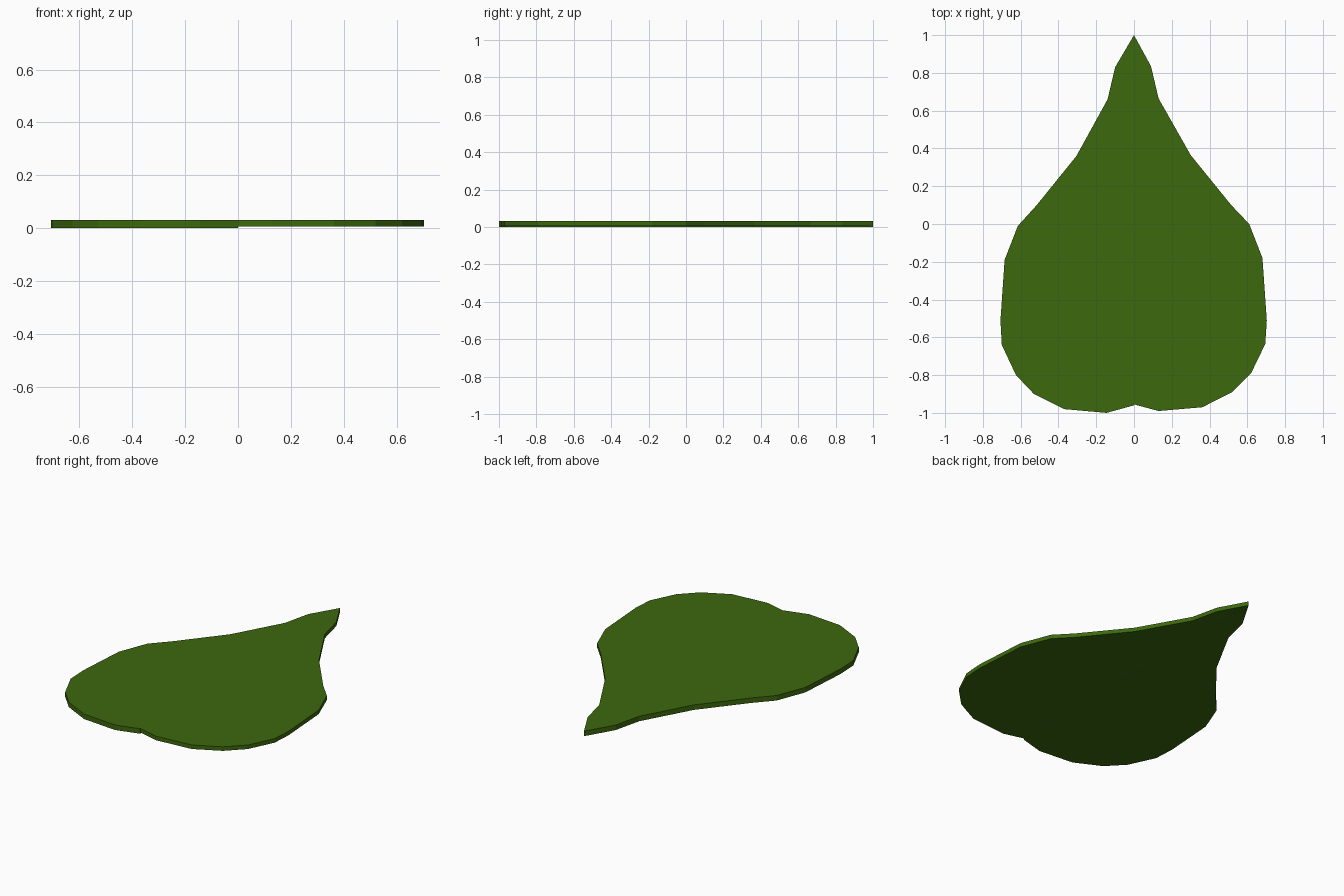
import bpy, bmesh

if "Cube" in bpy.data.objects:
    bpy.data.objects.remove(bpy.data.objects["Cube"])

mat = bpy.data.materials.new("leaf_green")
mat.diffuse_color = (0.045, 0.14, 0.004, 1)
mat.use_nodes = True
mat.node_tree.nodes["Principled BSDF"].inputs["Base Color"].default_value = mat.diffuse_color

# Half outline from tip to base notch, as distance from the midrib and y
left_edge = [(0, 1), (.10, .83), (.14, .66), (.305, .36), (.515, .10), (.615, -.01),
             (.685, -.19), (.707, -.51), (.70, -.64), (.625, -.80), (.53, -.90),
             (.37, -.98), (.145, -1.0), (0, -.96)]
right_edge = [(0, 1), (.09, .835), (.13, .665), (.30, .365), (.515, .10), (.61, 0),
              (.68, -.18), (.703, -.51), (.695, -.635), (.62, -.79), (.52, -.89),
              (.362, -.97), (.13, -.99), (0, -.955)]


def leaf_half(name, edge, side, bottom, top):
    """Extrude one half of the leaf blade into a thin slab."""
    bm = bmesh.new()
    face = bm.faces.new([bm.verts.new((side * x, y, bottom)) for x, y in edge])
    ext = bmesh.ops.extrude_face_region(bm, geom=[face], use_keep_orig=True)
    for v in ext["geom"]:
        if isinstance(v, bmesh.types.BMVert):
            v.co.z = top
    bmesh.ops.recalc_face_normals(bm, faces=bm.faces)
    mesh = bpy.data.meshes.new(name)
    bm.to_mesh(mesh)
    bm.free()
    mesh.materials.append(mat)
    obj = bpy.data.objects.new(name, mesh)
    bpy.context.collection.objects.link(obj)


# The left half sits slightly lower, forming the midrib step underneath
leaf_half("leaf_left_half", left_edge, -1, 0, .031)
leaf_half("leaf_right_half", right_edge, 1, .006, .031)
